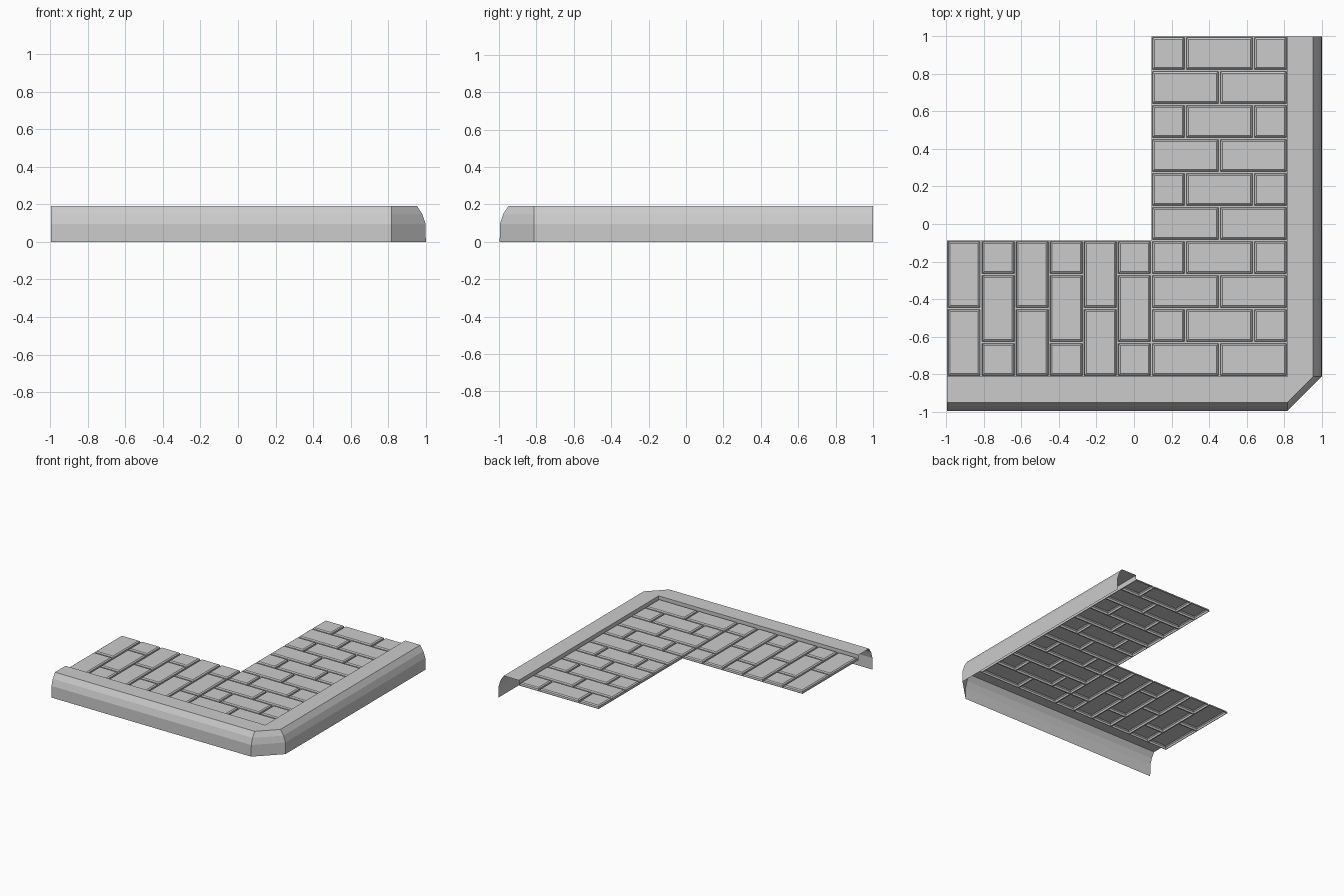
import bpy, bmesh

if "Cube" in bpy.data.objects:
    bpy.data.objects.remove(bpy.data.objects["Cube"])

U = 0.1812                 # brick module
X0, Y1 = -0.995, 0.999     # left end and back end of the pavement
PX, PY = X0 + 10 * U, Y1 - 10 * U   # inner corner of the curb


def make_object(name, bm):
    bmesh.ops.remove_doubles(bm, verts=bm.verts, dist=1e-5)
    me = bpy.data.meshes.new(name)
    bm.to_mesh(me)
    bm.free()
    ob = bpy.data.objects.new(name, me)
    bpy.context.collection.objects.link(ob)
    return ob


def brick(bm, xa, xb, ya, yb):
    """Open-bottomed brick top with a two-step bevelled rim."""
    rings = []
    for inset, z in ((0.0, 0.148), (0.005, 0.148), (0.007, 0.163), (0.016, 0.17)):
        rings.append([bm.verts.new(p) for p in (
            (xa + inset, ya + inset, z), (xb - inset, ya + inset, z),
            (xb - inset, yb - inset, z), (xa + inset, yb - inset, z))])
    for a, b in zip(rings, rings[1:]):
        for i in range(4):
            j = (i + 1) % 4
            bm.faces.new((a[i], a[j], b[j], b[i]))
    bm.faces.new(rings[-1])


def splits(i):
    """Running bond: alternate 1-2-1 and 2-2 brick lengths."""
    cuts = (0, 1, 3, 4) if i % 2 == 0 else (0, 2, 4)
    return zip(cuts, cuts[1:])


# Paving of the right arm: rows running along x
bm = bmesh.new()
xs = X0 + 6 * U
for r in range(10):
    for a, b in splits(r):
        brick(bm, xs + a * U, xs + b * U, Y1 - (r + 1) * U, Y1 - r * U)
make_object("right_paving", bm)

# Paving of the left arm: rows turned to run along y
bm = bmesh.new()
for c in range(6):
    for a, b in splits(c + 1):
        brick(bm, X0 + c * U, X0 + (c + 1) * U, PY + a * U, PY + b * U)
make_object("left_paving", bm)

# Curb: profile of (distance out from the paving, height) swept round the corner
profile = [(0, 0.148), (0, 0.19), (0.137, 0.19), (0.165, 0.147),
           (0.182, 0.095), (0.183, 0)]
bm = bmesh.new()
stations = [[bm.verts.new(p) for p in ((X0, PY - d, z), (PX, PY - d, z),
                                       (PX + d, PY, z), (PX + d, Y1, z))]
            for d, z in profile]
for k, (a, b) in enumerate(zip(stations, stations[1:])):
    for i in range(3):
        if i == 1 and k == 0:
            continue           # the inner wall has no corner facet
        if i == 1 and k == 1:
            bm.faces.new((a[1], b[1], b[2]))
        else:
            bm.faces.new((a[i], b[i], b[i + 1], a[i + 1]))
bmesh.ops.remove_doubles(bm, verts=bm.verts, dist=1e-5)
bmesh.ops.delete(bm, geom=[v for v in bm.verts if not v.link_faces], context='VERTS')
# Outward normals: top faces point up
bm.normal_update()
if sum(f.normal.z * f.calc_area() for f in bm.faces) < 0:
    bmesh.ops.reverse_faces(bm, faces=bm.faces)
make_object("curb", bm)
